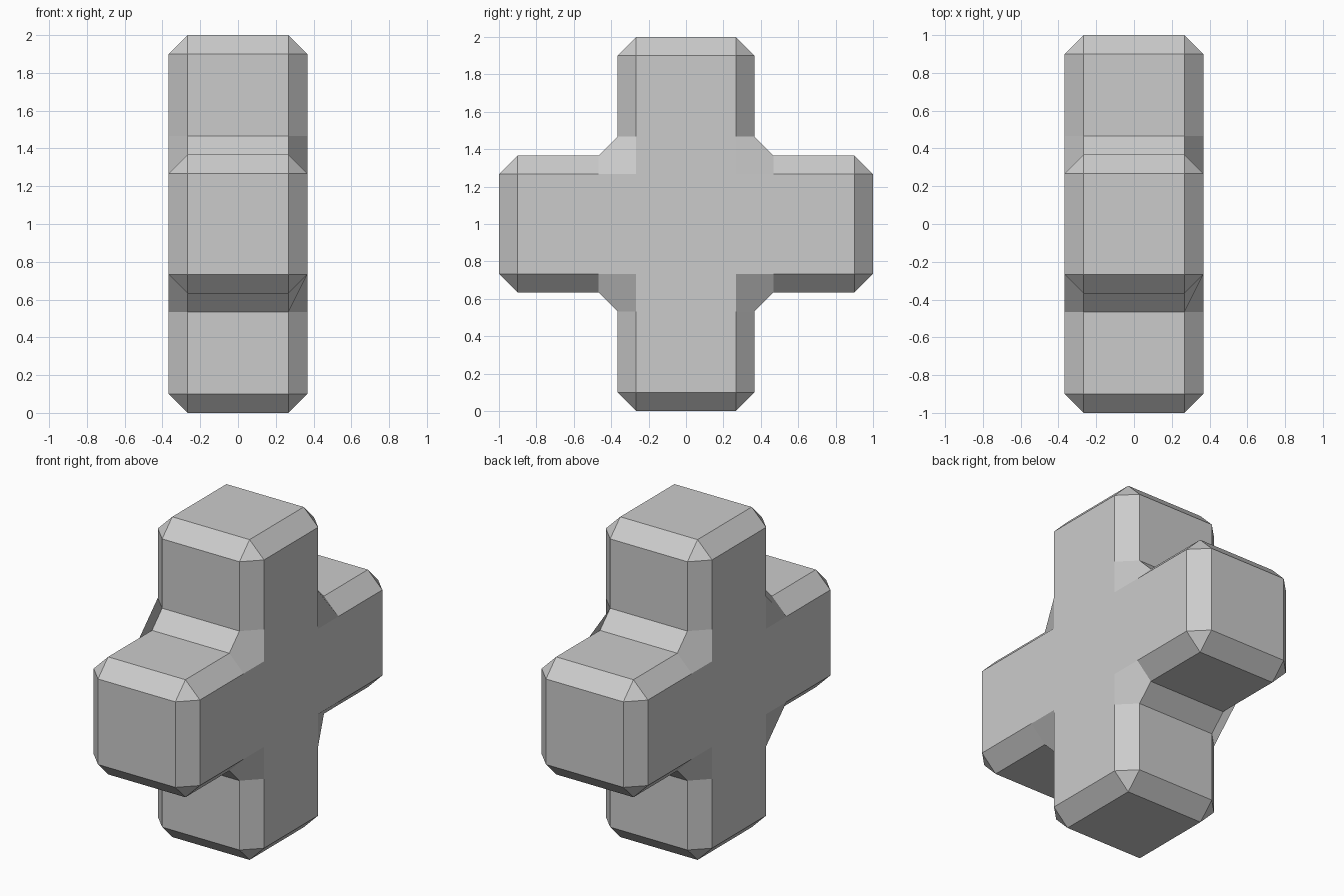
import bpy, bmesh

if "Cube" in bpy.data.objects:
    bpy.data.objects.remove(bpy.data.objects["Cube"])

ARM, HALF, BEVEL = 1.0, 0.367, 0.1

# Plus-shaped profile in the YZ plane, one arm corner set turned four times
profile = []
y, z = (ARM, HALF, HALF), (-HALF, -HALF, -ARM)
corner = [(HALF, -ARM), (HALF, -HALF), (ARM, -HALF)]
for _ in range(4):
    profile += corner
    corner = [(-b, a) for a, b in corner]

# Extrude the profile along X
bm = bmesh.new()
face = bm.faces.new([bm.verts.new((-HALF, a, b + ARM)) for a, b in profile])
ext = bmesh.ops.extrude_face_region(bm, geom=[face], use_keep_orig=True)
verts = [g for g in ext["geom"] if isinstance(g, bmesh.types.BMVert)]
bmesh.ops.translate(bm, verts=verts, vec=(2 * HALF, 0, 0))
bmesh.ops.recalc_face_normals(bm, faces=bm.faces)
mesh = bpy.data.meshes.new("plus_block")
bm.to_mesh(mesh)
bm.free()
block = bpy.data.objects.new("plus_block", mesh)
bpy.context.collection.objects.link(block)

# Chamfer every edge, with patched inner corners
mod = block.modifiers.new("chamfer", "BEVEL")
mod.width = BEVEL
mod.segments = 1
mod.limit_method = 'ANGLE'
mod.miter_outer = 'MITER_PATCH'
